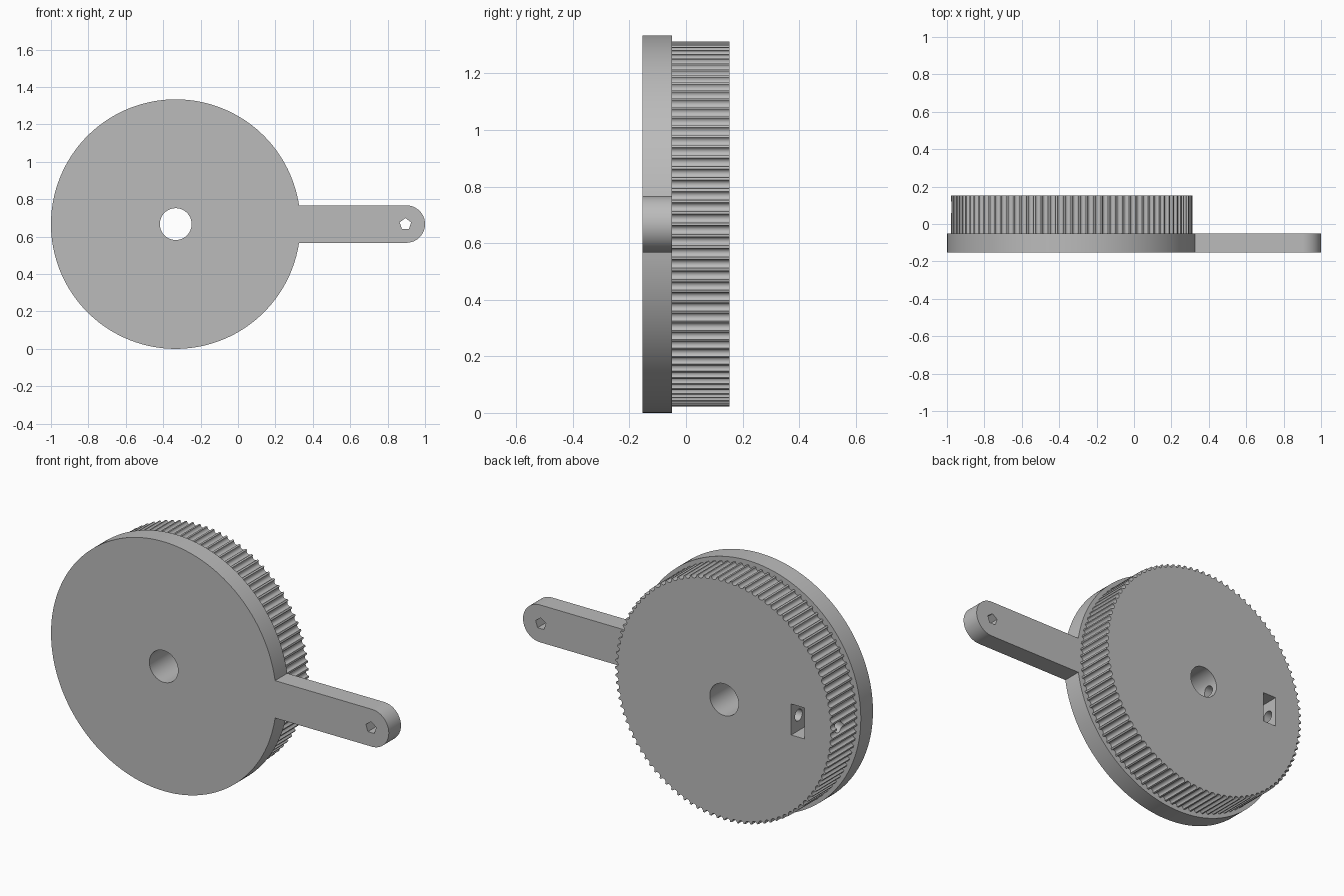
import bpy
import bmesh
from math import sin, cos, pi, tau, asin, radians
from mathutils import Vector

if "Cube" in bpy.data.objects:
    bpy.data.objects.remove(bpy.data.objects["Cube"])

CX, CZ = -0.333, 0.667           # wheel axis
FRONT, SEAM, BACK = -0.153, -0.05, 0.153
FLANGE_R, PULLEY_R, BORE_R = 0.667, 0.645, 0.085
ARM_HALF, ARM_END = 0.1, 0.9
TEETH, GROOVE_R = 100, 0.0155

grey = bpy.data.materials.new("plain_grey")
grey.use_nodes = True
grey.diffuse_color = (0.5, 0.5, 0.5, 1)
grey.node_tree.nodes["Principled BSDF"].inputs["Base Color"].default_value = (0.5, 0.5, 0.5, 1)


def arc(cx, cz, r, start, end, n):
    """Points along an arc, both ends included."""
    return [(cx + r * cos(start + (end - start) * i / n),
             cz + r * sin(start + (end - start) * i / n)) for i in range(n + 1)]


def ring(cx, cz, r, n, start=0.0):
    return arc(cx, cz, r, start, start + tau, n)[:-1]


def prism(name, outline, y0, y1):
    """Extrude an (x, z) outline along y."""
    bm = bmesh.new()
    face = bm.faces.new([bm.verts.new((x, y0, z)) for x, z in outline])
    out = bmesh.ops.extrude_face_region(bm, geom=[face])
    verts = [v for v in out["geom"] if isinstance(v, bmesh.types.BMVert)]
    bmesh.ops.translate(bm, verts=verts, vec=(0, y1 - y0, 0))
    bmesh.ops.recalc_face_normals(bm, faces=bm.faces)
    mesh = bpy.data.meshes.new(name)
    bm.to_mesh(mesh)
    bm.free()
    mesh.materials.append(grey)
    obj = bpy.data.objects.new(name, mesh)
    bpy.context.collection.objects.link(obj)
    return obj


def select(obj):
    bpy.ops.object.select_all(action='DESELECT')
    obj.select_set(True)
    bpy.context.view_layer.objects.active = obj


def cut(obj, cutter):
    """Subtract the cutter and throw it away."""
    mod = obj.modifiers.new("cut", 'BOOLEAN')
    mod.operation = 'DIFFERENCE'
    mod.solver = 'EXACT'
    mod.object = cutter
    select(obj)
    bpy.ops.object.modifier_apply(modifier=mod.name)
    bpy.data.objects.remove(cutter)


def bore_cutter():
    return prism("bore_cutter", ring(CX, CZ, BORE_R, 64), -1, 1)


# Flange disc with the crank arm in one outline
a = asin(ARM_HALF / FLANGE_R)
outline = arc(CX, CZ, FLANGE_R, a, tau - a, 160)
outline += arc(ARM_END, CZ, ARM_HALF, -pi / 2, pi / 2, 32)
flange = prism("flange_with_crank_arm", outline, FRONT, SEAM)
cut(flange, bore_cutter())
cut(flange, prism("pin_cutter", ring(0.895, CZ, 0.032, 5, pi / 2), -1, 1))

# Toothed wheel: rounded grooves around the rim
outline = []
half = asin(GROOVE_R / PULLEY_R)
for i in range(TEETH):
    t = tau * (i + 0.5) / TEETH
    radial = Vector((cos(t), sin(t)))
    tangent = Vector((-sin(t), cos(t)))
    for x, z in arc(0, 0, GROOVE_R, pi, tau, 8):
        p = radial * (PULLEY_R * cos(half) + z) + tangent * x
        outline.append((CX + p.x, CZ + p.y))
pulley = prism("toothed_pulley", outline, SEAM, BACK)
cut(pulley, bore_cutter())

# Nut pocket in the back face
px, pw, ph = CX - 0.437, 0.04, 0.083
cut(pulley, prism("nut_cutter", [(px - pw, CZ - ph), (px + pw, CZ - ph),
                                 (px + pw, CZ + ph), (px - pw, CZ + ph)], 0.02, 1))

# Set-screw hole from the bore out to the rim
bpy.ops.mesh.primitive_cylinder_add(vertices=32, radius=0.031, depth=0.8,
                                    location=(CX - 0.4, 0.09, CZ),
                                    rotation=(0, pi / 2, 0))
cut(pulley, bpy.context.object)

for obj in (flange, pulley):
    select(obj)
    bpy.ops.object.shade_smooth_by_angle(angle=radians(30))
